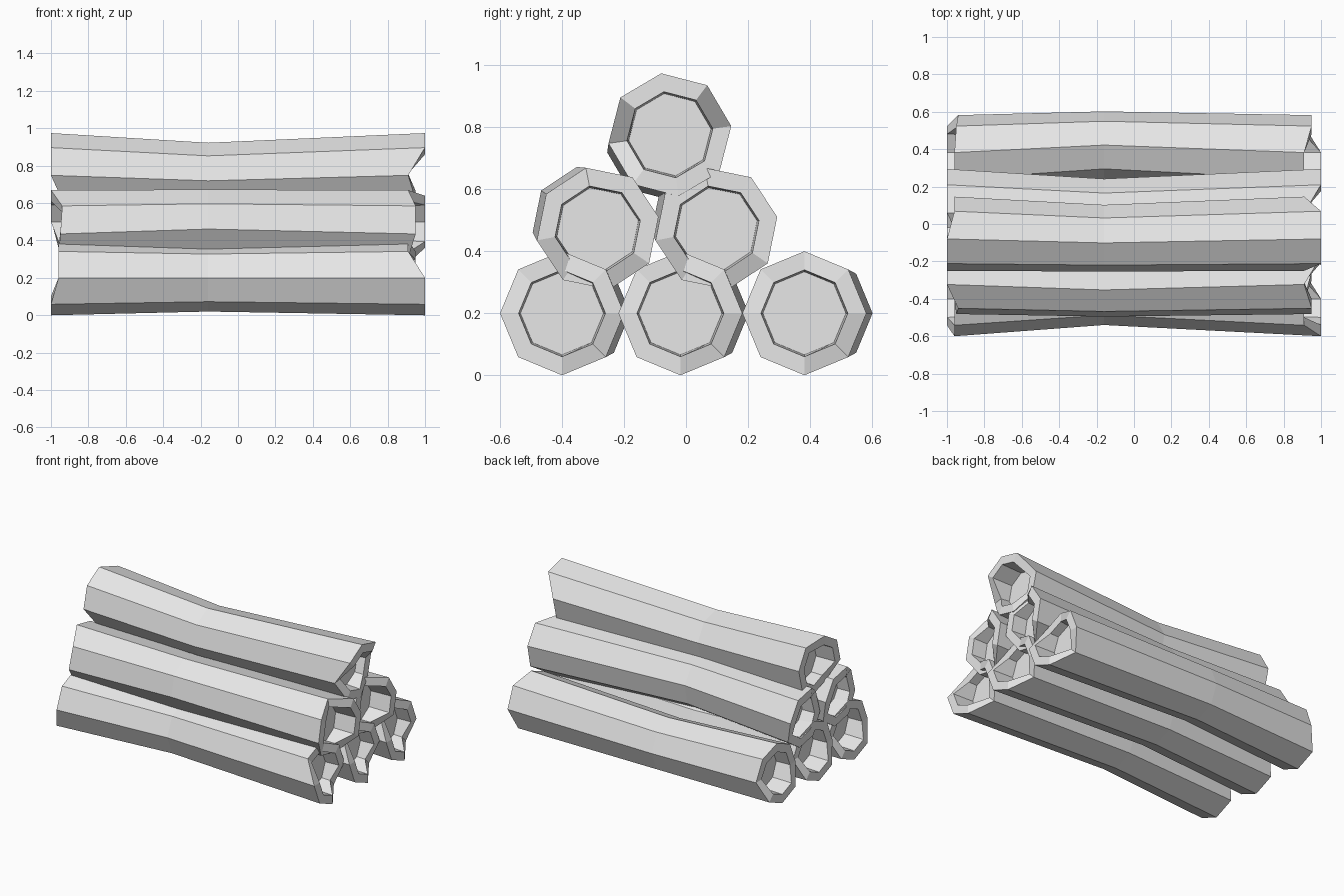
import bpy, bmesh
from math import cos, sin, radians

cube = bpy.data.objects.get("Cube")
if cube:
    bpy.data.objects.remove(cube)

# One plain grey for every log
grey = bpy.data.materials.new("light_grey")
grey.use_nodes = True
grey.diffuse_color = (0.8, 0.8, 0.8, 1)
grey.node_tree.nodes["Principled BSDF"].inputs["Base Color"].default_value = (0.8, 0.8, 0.8, 1)

SIDES = 8
RADIUS = 0.2
RIM = 0.14
FLOOR = 0.134
# Rough-cut ends: length of each corner
RIGHT_CUT = [0.95, 0.95, 0.91, 0.91, 1, 1, 1, 0.91]
LEFT_CUT = [-0.94, -0.95, -0.96, -0.96, -0.96, -1, -1, -1]


def add_log(name, y, z, turn):
    """Octagonal log, bent and pinched at the waist, hollowed at both ends."""
    bm = bmesh.new()
    t = radians(turn)

    def ring(xs, radius, shift=0.0):
        verts = []
        for i, x in enumerate(xs):
            a = t + radians(360 * i / SIDES)
            verts.append(bm.verts.new((x, y + shift * cos(t) + radius * cos(a),
                                       z + shift * sin(t) + radius * sin(a))))
        return verts

    # Rings run from the left floor, over the bark, to the right floor
    rings = [
        ring([-0.86] * SIDES, FLOOR),
        ring(LEFT_CUT, RIM),
        ring(LEFT_CUT, RADIUS),
        ring([-0.16] * SIDES, RADIUS * 0.9, 0.04),
        ring(RIGHT_CUT, RADIUS),
        ring(RIGHT_CUT, RIM),
        ring([0.85] * SIDES, FLOOR),
    ]
    for a, b in zip(rings, rings[1:]):
        for i in range(SIDES):
            j = (i + 1) % SIDES
            bm.faces.new((a[i], a[j], b[j], b[i]))
    bm.faces.new(rings[0])
    bm.faces.new(rings[-1])
    bmesh.ops.recalc_face_normals(bm, faces=bm.faces)

    mesh = bpy.data.meshes.new(name)
    bm.to_mesh(mesh)
    bm.free()
    mesh.materials.append(grey)
    bpy.context.collection.objects.link(bpy.data.objects.new(name, mesh))


# Bottom row
add_log("bottom_log_front", -0.40, 0.2, 0)
add_log("bottom_log_middle", -0.018, 0.2, 0)
add_log("bottom_log_back", 0.382, 0.2, 0)
# Middle row
add_log("middle_log_front", -0.285, 0.473, 146)
add_log("middle_log_back", 0.098, 0.473, 146)
# Top
add_log("top_log", -0.052, 0.776, 233)
